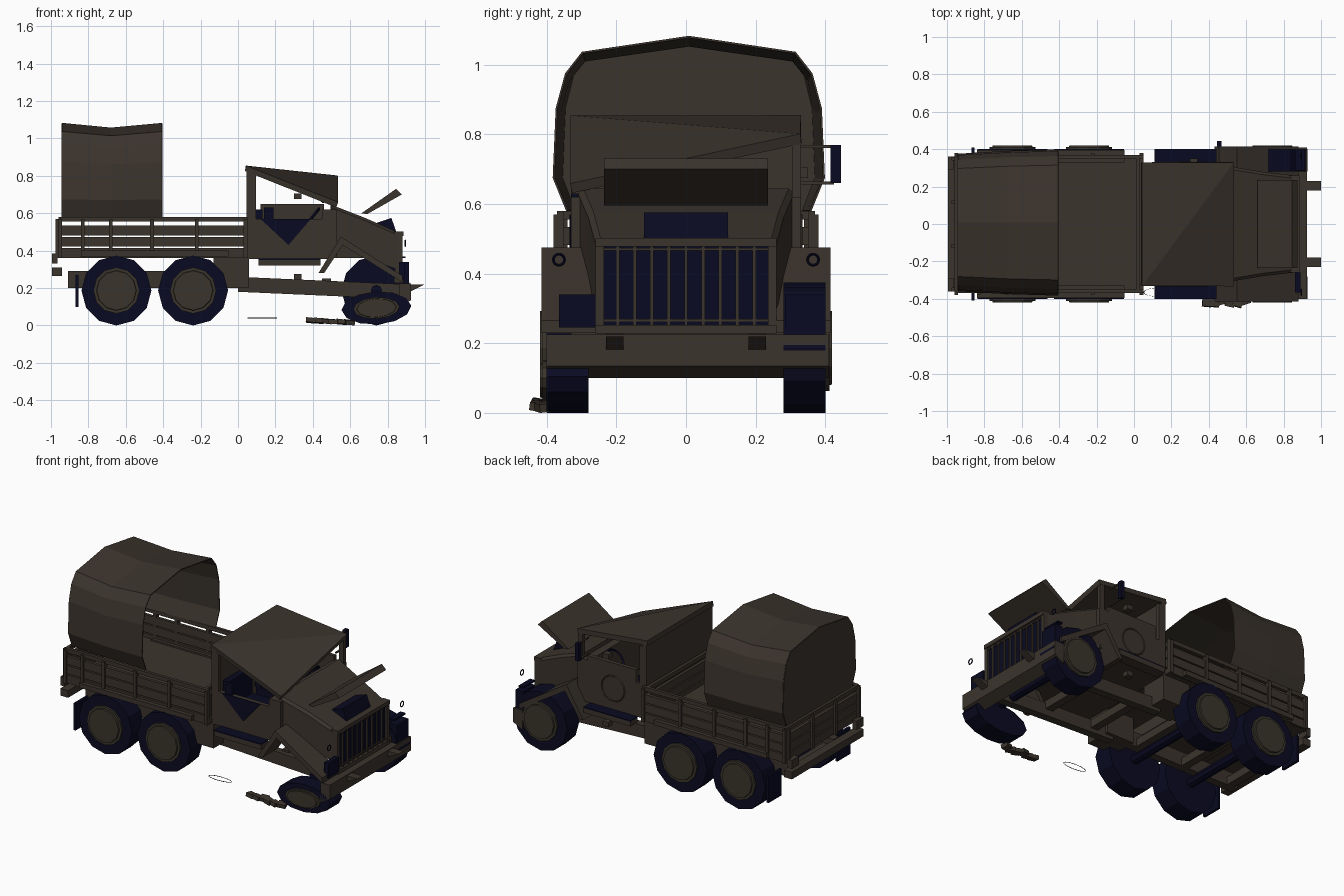
import bpy, bmesh, math, random
from mathutils import Matrix

if "Cube" in bpy.data.objects:
    bpy.data.objects.remove(bpy.data.objects["Cube"])
random.seed(4)


def material(name, red, green, blue):
    colour = (red, green, blue, 1)
    mat = bpy.data.materials.new(name)
    mat.use_nodes = True
    mat.diffuse_color = colour
    mat.node_tree.nodes["Principled BSDF"].inputs["Base Color"].default_value = colour
    return mat


BROWN = material("drab brown", .044, .034, .026)
NAVY = material("dark navy", .003, .003, .016)
OLIVE = material("hub olive", .042, .035, .025)


def mesh(name, verts, faces, mat, thick=0):
    bm = bmesh.new()
    corners = [bm.verts.new(v) for v in verts]
    for face in faces:
        bm.faces.new([corners[i] for i in face])
    bmesh.ops.recalc_face_normals(bm, faces=bm.faces)
    data = bpy.data.meshes.new(name)
    bm.to_mesh(data)
    bm.free()
    data.materials.append(mat)
    ob = bpy.data.objects.new(name, data)
    bpy.context.collection.objects.link(ob)
    if thick:
        shell = ob.modifiers.new("thickness", 'SOLIDIFY')
        shell.thickness, shell.offset = thick, 0
    return ob


def loft(name, sections, mat=BROWN, solid=True, thick=0):
    n = len(sections[0])
    verts = [point for section in sections for point in section]
    faces = []
    for start in range(0, len(verts) - n, n):
        for i in range(n if solid else n - 1):
            a, b = start + i, start + (i + 1) % n
            faces.append((a, b, b + n, a + n))
    if solid:
        faces += [range(n), range(len(verts) - n, len(verts))]
    return mesh(name, verts, faces, mat, thick)


def prism(name, profile, span, mat=BROWN):
    return loft(name, [[(x, y, z) for x, z in profile] for y in span], mat)


def box(name, x, y, z, mat=BROWN):
    (back, front), (low, high) = x, z
    return prism(name, [(back, low), (front, low), (front, high), (back, high)], y, mat)


def around(centre, width):
    return centre - width / 2, centre + width / 2


def flip(span):
    return -span[1], -span[0]


def pair(name, x, y, z, mat=BROWN):
    box("left_" + name, x, y, z, mat)
    box("right_" + name, x, flip(y), z, mat)


def prism_pair(name, profile, span):
    prism("left_" + name, profile, span)
    prism("right_" + name, profile, flip(span))


def turned(name, rings, mat, sides=12):
    angles = [math.tau * i / sides for i in range(sides)]
    return loft(name, [[(r * math.cos(a), y, r * math.sin(a)) for a in angles]
                       for y, r in rings], mat)


def ring(name, radius, tube, location, rotation, mat=BROWN):
    bpy.ops.mesh.primitive_torus_add(major_radius=radius, minor_radius=tube, major_segments=16,
                                     minor_segments=4, location=location, rotation=rotation)
    ob = bpy.context.object
    ob.name = name
    ob.data.materials.append(mat)
    return ob


# Shared stations and levels
REAR, MIDDLE, FRONT = -.65, -.24, .74
RADIUS = .187
BED_BACK, BED_FRONT, BED, RAIL_TOP = -.95, .05, .36, .58
CAB_FRONT, CAB_SIDE, SILL = .5, .33, .57
NOSE, NOSE_SIDE = .86, .26
BED_X = (BED_BACK, BED_FRONT)
BED_Y = (-BED, BED)
CAB_Y = (-CAB_SIDE, CAB_SIDE)
DOOR_Y = (CAB_SIDE - .025, CAB_SIDE)
GRILLE_Y = (-.235, .235)
QUARTER = math.pi / 2


# Wheels: five round ones and a crushed one at the front right
def wheel(name, x, side, height=RADIUS, squash=1, lean=0):
    inner, outer, rim = .28, .4, RADIUS * .66
    tyre = [(inner, RADIUS), (outer, RADIUS)]
    hub = [(outer - .02, rim), (outer + .012, rim), (outer + .012, rim * .87),
           (outer + .02, rim * .85)]
    place = (Matrix.Translation((x, 0, height)) @ Matrix.Rotation(lean, 4, 'Y')
             @ Matrix.Diagonal((1, side, squash, 1)))
    for part, rings, mat in (("_tyre", tyre, NAVY), ("_hub", hub, OLIVE)):
        ob = turned(name + part, rings, mat)
        ob.data.transform(place)
        if side < 0:
            ob.data.flip_normals()


for side, label in ((1, "left"), (-1, "right")):
    wheel(label + "_rear_wheel", REAR, side)
    wheel(label + "_middle_wheel", MIDDLE, side)
wheel("left_front_wheel", FRONT, 1)
wheel("right_front_wheel", FRONT, -1, RADIUS / 2, .47, -.06)

# Axles
for x in (REAR, MIDDLE, FRONT):
    axle = turned("axle", [(-.3, .03), (.3, .03)], NAVY, 8)
    axle.location = (x, 0, RADIUS)

# Chassis: straight rear rails, sagging front rails with hooked tips, cross members
RAIL_Y = (.18, .23)
pair("rear_rail", (-.91, BED_FRONT), RAIL_Y, (.2, .29))
prism_pair("front_rail", [(0, .18), (.9, .14), (.92, .18), (1, .22), (.9, .22), (0, .26)], RAIL_Y)
for i in range(5):
    box("cross_member", around(i / 3 - .86, .05), around(0, .4), (.2, .25))
pair("fuel_tank", (-.13, .06), (.16, CAB_SIDE), (.2, BED))

# Cargo bed with slatted sides
box("bed_floor", BED_X, BED_Y, (BED, .39))
pair("bed_sill", (-.84, -.05), (CAB_SIDE, .395), (.37, .4))
for i in range(4):
    z = around(BED + .028 + i * .06, .052 if i < 3 else .025)
    pair("side_slat", BED_X, around(BED, .02), z)
    box("tailgate_slat", around(BED_BACK, .02), BED_Y, z)
    box("bed_front_slat", around(BED_FRONT - .03, .02), BED_Y, z)
for x in (BED_BACK, -.83, -.68, -.46, -.22, .04):
    pair("side_post", around(x, .02), (BED - .01, BED + .02), (BED, SILL))
for i in range(4):
    box("tailgate_post", around(BED_BACK - .015, .02), around(i * .233 - .35, .02), (BED, SILL))
for x in (REAR, MIDDLE):
    box("bed_bearer", around(x, .06), BED_Y, (.29, BED))

# Rear fittings
TAIL = -.98
box("rear_bumper", (TAIL - .015, BED_BACK + .01), BED_Y, (.265, .31))
pair("tail_lamp", around(TAIL, .03), (.29, BED), (.33, .385))
pair("mud_flap", around(-.86, .015), (.28, .41), (.1, .27), NAVY)


# Canvas cover: squared arches, tucked at the foot and sagging between the hoops
def hoop(x, half_width, height):
    points = []
    for i in (0, .08, 1, 2, 3, 5, 7, 8, 9, 9.92, 10):
        angle = math.pi * i / 10
        across, rise = math.cos(angle), max(math.sin(angle), 0) ** .45
        tuck = .9 if i in (0, 10) else 1
        y = math.copysign(abs(across) ** .45, across) * half_width * tuck
        points.append((x, y + .008, RAIL_TOP + height * rise))
    return points


back_hoop = hoop(-.94, .365, .5)
loft("canvas_cover", [back_hoop, hoop(-.68, .38, .475), hoop(-.405, .388, .5)],
     solid=False, thick=.006)
mesh("canvas_back", back_hoop, [range(len(back_hoop))], BROWN, .006)

# Cab shell with collapsed roof
box("cab_floor", (BED_FRONT, CAB_FRONT), CAB_Y, (.355, .37))
box("cab_rear_wall", around(.06, .03), CAB_Y, (BED, .83))
mesh("roof", [(.04, -CAB_SIDE, .84), (.53, -CAB_SIDE, .645), (.53, CAB_SIDE, .787),
              (.04, CAB_SIDE, .84)], [(0, 1, 2), (0, 2, 3)], BROWN, .03)
pair("rear_pillar", around(.07, .05), DOOR_Y, (SILL, .81))
box("left_windscreen_post", around(.51, .03), DOOR_Y, (SILL, .78))
pair("door", (.07, CAB_FRONT), DOOR_Y, (BED, SILL))
box("left_door_top", (.12, .46), DOOR_Y, (SILL, .65))
ring("left_door_ring", .08, .004, (.28, CAB_SIDE, .49), (QUARTER, 0, 0))
prism("right_door_hole", [(.12, SILL), (.27, .43), (.39, SILL)],
      (-CAB_SIDE - .005, -CAB_SIDE), NAVY)
box("right_window_bar", around(.165, .05), flip(DOOR_Y), (.55, .63), NAVY)
box("dashboard", (.45, .53), CAB_Y, (BED, .62))
for y in (-.16, .16):
    box("seat", (.1, .3), around(y, .24), (BED, .46), NAVY)
    box("seat_back", (.09, .13), around(y, .24), (.46, .62), NAVY)
ring("steering_wheel", .07, .008, (.39, .16, SILL), (0, -.9, 0), NAVY)

# Running boards and mirror
BOARD_X, BOARD_Y, BOARD = (.11, .44), (CAB_SIDE, .4), .35
pair("running_board", BOARD_X, BOARD_Y, (BOARD - .03, BOARD))
pair("board_tread", BOARD_X, BOARD_Y, (BOARD, BOARD + .007), NAVY)
for z in (.66, .765):
    box("mirror_arm", around(.455, .01), (CAB_SIDE, .425), around(z, .008))
box("mirror", around(.455, .025), around(.43, .03), (.66, .77), NAVY)
for z in (.26, .69):
    box("loose_bracket", around(.32, .04), around(CAB_SIDE, .04), around(z, .03))


# Hood body, engine and thrown-open hood flap
def hood_section(x, half, low, top, bevel=.015):
    side = [(half, low), (half, top - bevel), (half - bevel, top)]
    return [(x, y, z) for y, z in side] + [(x, -y, z) for y, z in reversed(side)]


loft("hood", [hood_section(CAB_FRONT, CAB_SIDE - .02, BED, .645),
              hood_section(.68, .28, BED, .575),
              hood_section(NOSE - .01, NOSE_SIDE, .3, .5)])
prism("engine", [(.72, .48), (.85, .49), (.82, .575), (.73, .545)], (-.12, .12), NAVY)
prism("hood_flap", [(.66, .6), (.69, .595), (.875, .7), (.845, .73)], GRILLE_Y)

# Grille
GRILLE_Z = (.24, .49)
box("grille_backing", around(NOSE, .015), GRILLE_Y, GRILLE_Z, NAVY)
pair("grille_side", around(NOSE, .04), (GRILLE_Y[1], NOSE_SIDE), GRILLE_Z)
for z in GRILLE_Z:
    box("grille_frame", around(NOSE, .05), (-NOSE_SIDE, NOSE_SIDE), around(z, .025))
for z in (.265, .47):
    box("grille_rail", around(NOSE + .01, .01), GRILLE_Y, around(z, .008))
for i in range(9):
    box("grille_bar", around(NOSE + .01, .014), around((i - 4) * .049, .01), GRILLE_Z)

# Fenders: bent plates sloping down to the nose
prism_pair("fender", [(.46, .28), (.43, .28), (.55, .475), (.88, .265), (.88, .23), (.56, .43)],
           (NOSE_SIDE, .415))

# Lamps
box("right_lamp", (NOSE, .89), (-.365, -NOSE_SIDE), (.245, .34), NAVY)
box("left_lamp", (NOSE, .915), (.285, .4), (.23, .34), NAVY)
box("left_lamp_guard", (NOSE, .895), (.285, .4), around(.365, .01), NAVY)
for y in (-.365, .365):
    ring("lamp_ring", .016, .004, (.895, y, .44), (0, QUARTER, 0), NAVY)

# Front bumper
prism("front_bumper", [(NOSE, .1), (.925, .135), (.925, .225), (NOSE, .225)], (-.4, .41))

# Fallen pieces on the ground
fallen = ring("fallen_ring", .078, .002, (.13, -.365, .04), (0, 0, 0))
fallen.scale.y = .3
for i in range(6):
    chunk = box("debris", around(0, .05), around(0, .044), around(0, .024))
    chunk.location = (.39 + i * .041, random.uniform(-.425, -.405), .027 - i * .002)
    chunk.rotation_euler = (random.uniform(-.2, .2), .1, random.uniform(-.5, .5))
